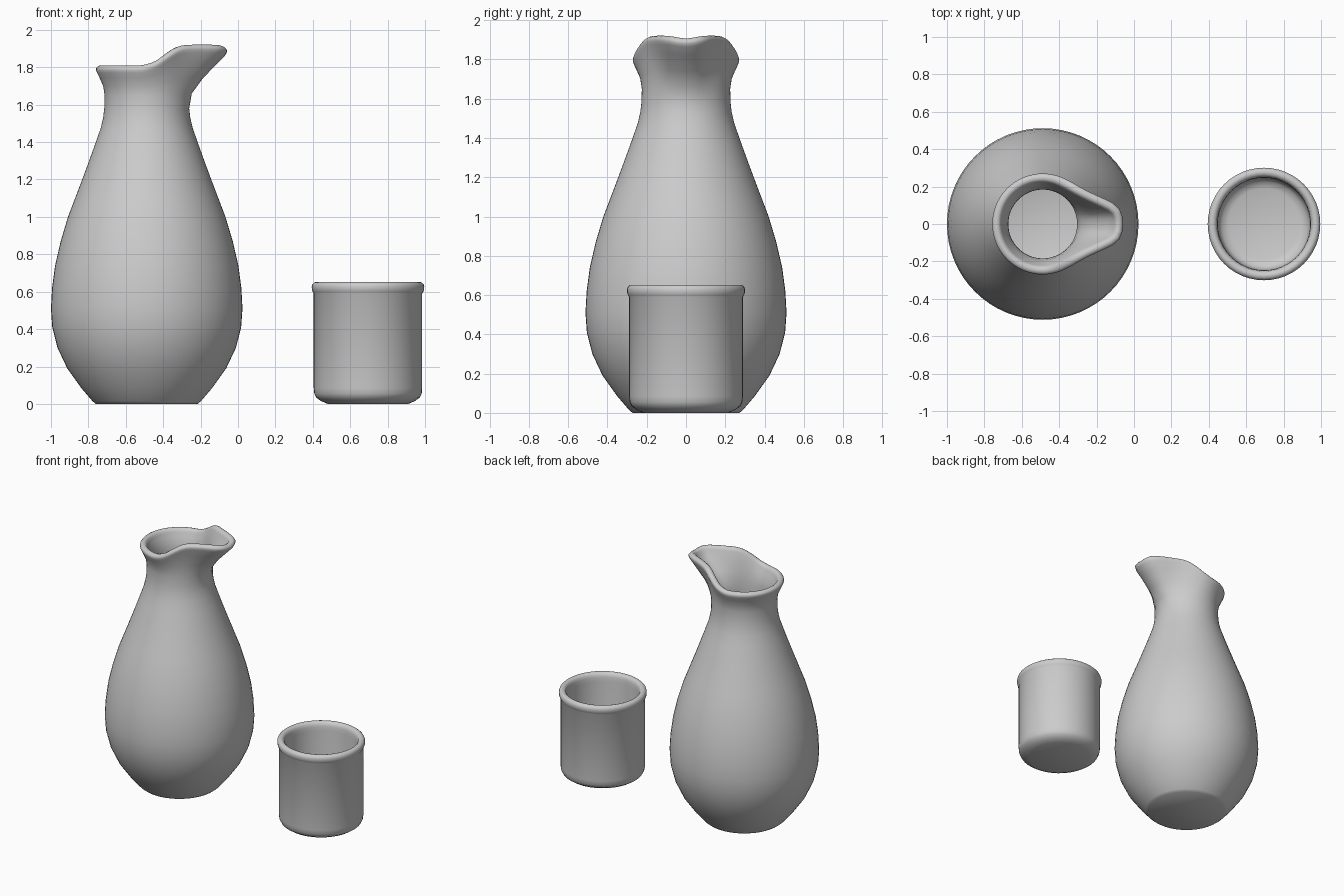
import bpy, bmesh, math
from mathutils import Vector

if "Cube" in bpy.data.objects:
    bpy.data.objects.remove(bpy.data.objects["Cube"])


def lerp_table(table, a):
    """Piecewise linear lookup in (angle, value) pairs."""
    if a <= table[0][0]:
        return table[0][1]
    for (a0, v0), (a1, v1) in zip(table, table[1:]):
        if a <= a1:
            return v0 + (v1 - v0) * (a - a0) / (a1 - a0)
    return table[-1][1]


def soft(table, deg):
    """Table lookup mirrored about 0 degrees and slightly smoothed."""
    deg = abs((deg + 180) % 360 - 180)
    return sum(lerp_table(table, abs(deg + o)) for o in (-3, 0, 3)) / 3


# Spout shape: extra reach and extra height of the rim against angle from +x
REACH = [(0, .159), (6, .159), (12, .149), (15, .134), (21, .092),
         (27.5, .057), (37, .024), (47, .007), (60, 0)]
LIFT = [(0, .094), (12, .109), (27, .112), (45, .108), (55, .092),
        (70, .05), (80, .02), (95, 0)]


def vessel(name, cx, rings, n, sharp):
    """Lathe rings (radius, z, spout weight, inward offset) into one closed wall."""
    bm = bmesh.new()
    loops = []
    for r, z, w, d in rings:
        def plan(deg):
            rad = math.radians(deg)
            return (r + w * soft(REACH, deg)) * Vector((math.cos(rad), math.sin(rad)))
        loop = []
        for i in range(n):
            deg = 360 * i / n
            t = (plan(deg + 2) - plan(deg - 2)).normalized()
            p = plan(deg) - d * Vector((t.y, -t.x))
            loop.append(bm.verts.new((cx + p.x, p.y, z + w * soft(LIFT, deg))))
        loops.append(loop)
    for a, b in zip(loops, loops[1:]):
        for i in range(n):
            j = (i + 1) % n
            bm.faces.new((a[i], a[j], b[j], b[i]))
    bm.faces.new(loops[0][::-1])
    bm.faces.new(loops[-1])
    bmesh.ops.recalc_face_normals(bm, faces=bm.faces)
    me = bpy.data.meshes.new(name)
    bm.to_mesh(me)
    bm.free()
    ob = bpy.data.objects.new(name, me)
    bpy.context.collection.objects.link(ob)
    bpy.ops.object.select_all(action='DESELECT')
    ob.select_set(True)
    bpy.context.view_layer.objects.active = ob
    bpy.ops.object.shade_smooth_by_angle(angle=math.radians(sharp))
    return ob


# Carafe: pear-shaped body, neck and pulled spout
body = [(.272, 0), (.29, .015), (.35, .085), (.425, .19), (.477, .3), (.505, .41),
        (.512, .51), (.506, .62), (.49, .74), (.46, .87), (.421, 1.0), (.383, 1.1),
        (.345, 1.2), (.308, 1.3), (.272, 1.4), (.246, 1.475), (.233, 1.53)]
outer = [(r, z, 0, 0) for r, z in body]
neck = [(.227, 1.58, 0, 0), (.225, 1.65, .1, 0), (.233, 1.7, .42, 0),
        (.253, 1.745, .78, 0), (.265, 1.77, .97, 0)]
lip = [(.27, 1.783, 1, 0), (.27, 1.795, 1, 0), (.27, 1.805, 1, .008),
       (.27, 1.81, 1, .02), (.27, 1.808, 1, .033), (.27, 1.8, 1, .043),
       (.27, 1.785, 1, .049)]
throat = [(.258, 1.755, .85, .05), (.24, 1.715, .48, .047),
          (.229, 1.67, .14, .044), (.227, 1.6, 0, .043)]
inner = [(r, z, 0, .045) for r, z in reversed(body[3:])]
floor = [(.31, .09, 0, 0), (.25, .055, 0, 0)]
vessel("carafe", -.488, outer + neck + lip + throat + inner + floor, 64, 45)

# Cup: straight wall with a beaded rim and a rounded foot
cup = [(.215, 0), (.25, .015), (.276, .033), (.287, .055), (.29, .085), (.29, .59),
       (.296, .6), (.3, .613), (.301, .628), (.297, .641), (.287, .65), (.275, .652),
       (.263, .648), (.254, .638), (.25, .62), (.247, .59), (.246, .12),
       (.24, .09), (.225, .068), (.19, .055)]
vessel("cup", .695, [(r, z, 0, 0) for r, z in cup], 48, 50)
